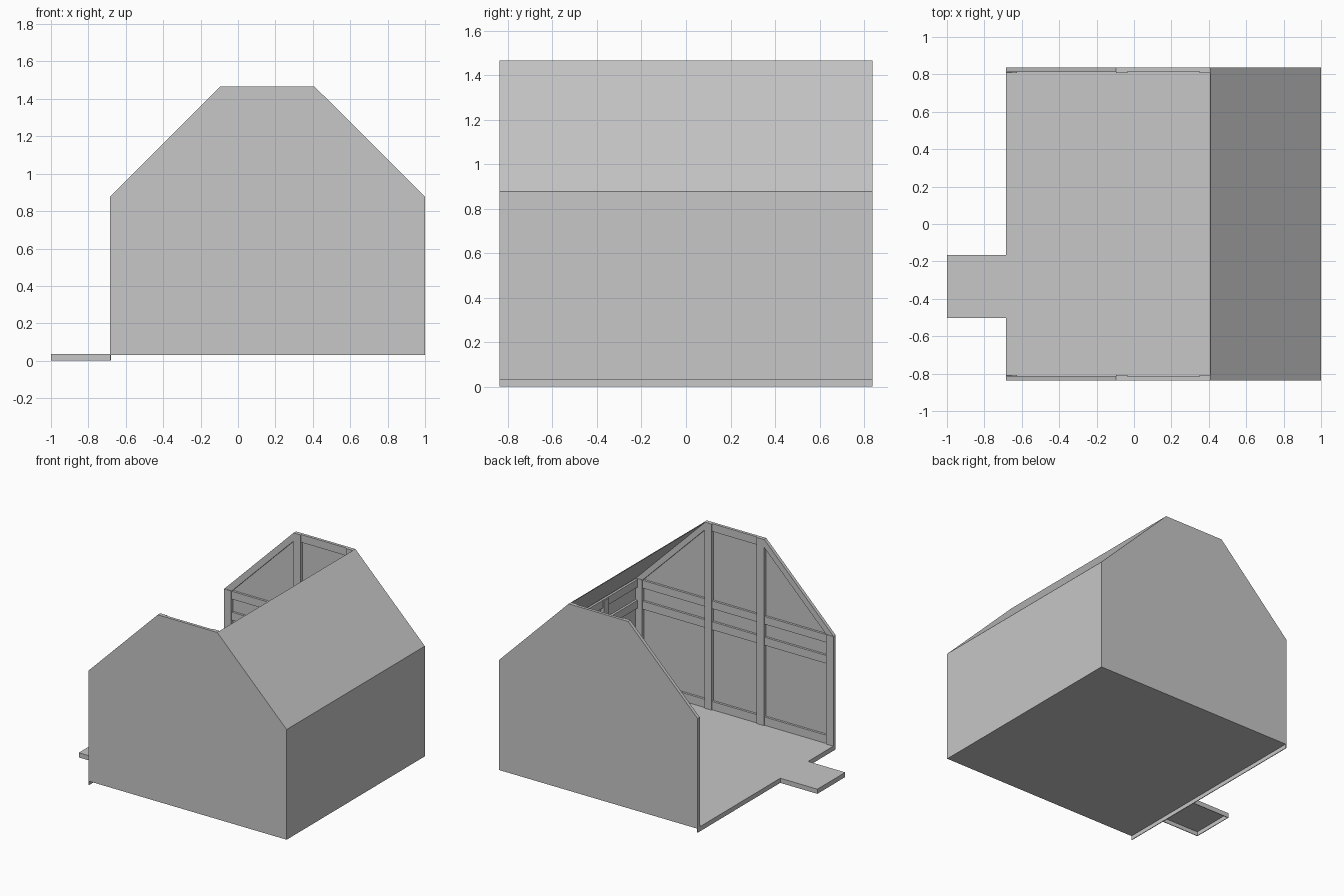
import bpy
from mathutils import Vector

cube = bpy.data.objects.get("Cube")
if cube:
    bpy.data.objects.remove(cube, do_unlink=True)

grey = bpy.data.materials.new("plain grey")
grey.use_nodes = True
colour = (0.57, 0.57, 0.57, 1)
grey.diffuse_color = colour
grey.node_tree.nodes["Principled BSDF"].inputs["Base Color"].default_value = colour

# Main dimensions
LEFT, RIGHT, SIDE = -0.685, 1.0, 0.838
FLOOR, EAVES, TOP = 0.036, 0.877, 1.465
RIDGE_L, RIDGE_R = -0.095, 0.41
SHEET, BEAM = 0.005, 0.06


def prism(name, outline, y0, y1):
    """Extrude an (x, z) outline from y0 to y1."""
    y0, y1 = sorted((y0, y1))
    area = sum(a[0] * b[1] - b[0] * a[1]
               for a, b in zip(outline, outline[1:] + outline[:1]))
    if area < 0:
        outline = outline[::-1]
    n = len(outline)
    verts = [(x, y, z) for y in (y0, y1) for x, z in outline]
    faces = [list(range(n)), list(range(2 * n - 1, n - 1, -1))]
    faces += [[i, i + n, (i + 1) % n + n, (i + 1) % n] for i in range(n)]
    mesh = bpy.data.meshes.new(name)
    mesh.from_pydata(verts, [], faces)
    mesh.materials.append(grey)
    obj = bpy.data.objects.new(name, mesh)
    bpy.context.collection.objects.link(obj)
    return obj


def box(name, x0, x1, y0, y1, z0, z1):
    return prism(name, [(x0, z0), (x1, z0), (x1, z1), (x0, z1)], y0, y1)


def sloped(name, start, end, width, y0, y1):
    """Board running from start to end, its width laid to the right of travel."""
    a, b = Vector(start), Vector(end)
    d = (b - a).normalized()
    off = Vector((d.y, -d.x)) * width
    return prism(name, [tuple(p) for p in (a, b, b + off, a + off)], y0, y1)


# Floor, its front lip and the landing shell
box("floor", LEFT, RIGHT, -SIDE, SIDE, FLOOR - SHEET, FLOOR)
box("floor_lip", LEFT, LEFT + SHEET, -SIDE, SIDE, 0, FLOOR)
STEP0, STEP1 = -0.503, -0.165
box("landing_top", -1, LEFT, STEP0, STEP1, FLOOR - SHEET, FLOOR)
box("landing_end", -1, -1 + SHEET, STEP0, STEP1, 0, FLOOR)
box("landing_side_front", -1, LEFT, STEP0, STEP0 + SHEET, 0, FLOOR)
box("landing_side_back", -1, LEFT, STEP1 - SHEET, STEP1, 0, FLOOR)

# Gable walls with their framing
gable = [(LEFT, FLOOR), (RIGHT, FLOOR), (RIGHT, EAVES),
         (RIDGE_R, TOP), (RIDGE_L, TOP), (LEFT, EAVES)]
RAILS = {"sill": (FLOOR, 0.1), "lower_rail": (0.65, 0.712), "upper_rail": (0.812, 0.872)}
for side, s in (("front", -1), ("back", 1)):
    outer = s * SIDE
    prism(side + "_gable_sheet", gable, outer, s * (SIDE - SHEET))
    for i, (x, top) in enumerate([(LEFT, EAVES), (RIDGE_L, TOP),
                                  (RIDGE_R - BEAM, TOP), (RIGHT - BEAM, EAVES)]):
        box(f"{side}_stud_{i + 1}", x, x + BEAM, outer, s * (SIDE - 0.03), FLOOR, top)
    for name, (z0, z1) in RAILS.items():
        box(f"{side}_{name}", LEFT, RIGHT, outer, s * (SIDE - 0.022), z0, z1)
    box(side + "_top_plate", RIDGE_L, RIDGE_R, outer, s * (SIDE - 0.022), TOP - BEAM, TOP)
    sloped(side + "_rafter_left", (LEFT, EAVES), (RIDGE_L, TOP), 0.045, outer, s * (SIDE - 0.026))
    sloped(side + "_rafter_right", (RIDGE_R, TOP), (RIGHT, EAVES), 0.045, outer, s * (SIDE - 0.026))

# Long side wall with its framing
box("side_wall_sheet", RIGHT - SHEET, RIGHT, -SIDE, SIDE, FLOOR, EAVES)
for i in range(3):
    y = (i - 1) * SIDE / 2
    box(f"side_stud_{i + 1}", RIGHT - 0.03, RIGHT, y - BEAM / 2, y + BEAM / 2, FLOOR, EAVES - 0.01)
for name, (z0, z1) in RAILS.items():
    box("side_" + name, RIGHT - 0.022, RIGHT, -SIDE, SIDE, z0, z1)

# Single roof slope
sloped("roof_sheet", (RIDGE_R, TOP), (RIGHT, EAVES), SHEET, -SIDE, SIDE)
